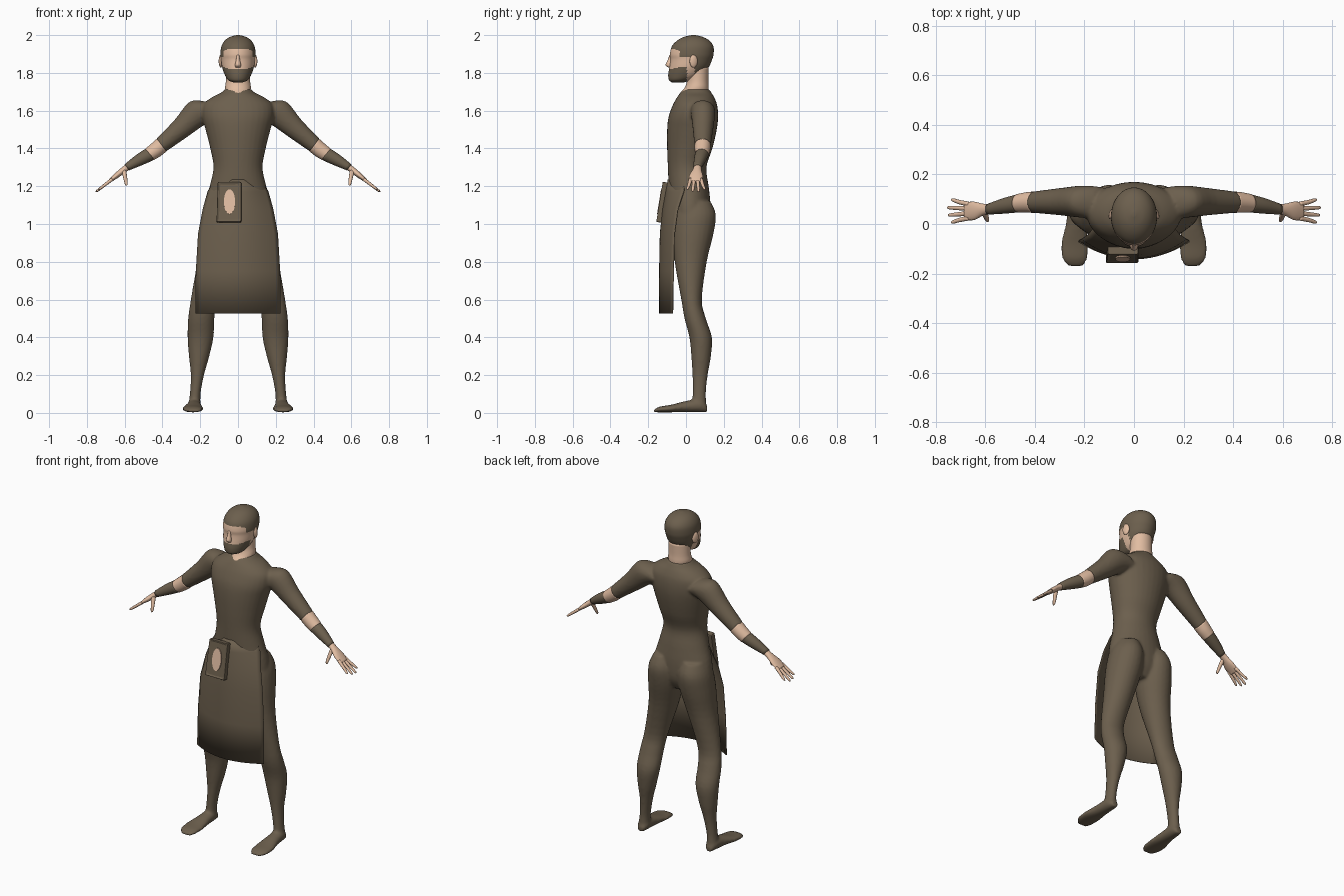
import bpy, bmesh, math
from mathutils import Vector, Matrix

if "Cube" in bpy.data.objects:
    bpy.data.objects.remove(bpy.data.objects["Cube"], do_unlink=True)

X, Y, Z = Vector((1, 0, 0)), Vector((0, 1, 0)), Vector((0, 0, 1))


def material(name, rgb):
    m = bpy.data.materials.new(name)
    m.use_nodes = True
    m.diffuse_color = (*rgb, 1)
    m.node_tree.nodes["Principled BSDF"].inputs["Base Color"].default_value = (*rgb, 1)
    return m


BROWN = material("dull brown", (0.15, 0.115, 0.075))
SKIN = material("warm skin", (0.76, 0.51, 0.36))


def spline(p0, p1, p2, p3, t):
    return [0.5 * (2 * b + (c - a) * t + (2 * a - 5 * b + 4 * c - d) * t * t
                   + (3 * b - a - 3 * c + d) * t ** 3)
            for a, b, c, d in zip(p0, p1, p2, p3)]


def loft(bm, rows, u, v, segs=20, sub=4):
    """Skin elliptical rings; each row is centre x, y, z and two radii."""
    n, rings = len(rows), []
    for i in range(n - 1):
        quad = [rows[max(0, min(n - 1, i + k))] for k in (-1, 0, 1, 2)]
        rings += [spline(*quad, k / sub) for k in range(sub)]
    rings.append(rows[-1])
    loops = []
    for x, y, z, a, b in rings:
        loops.append([bm.verts.new(Vector((x, y, z)) + u * a * math.cos(w) + v * b * math.sin(w))
                      for w in (2 * math.pi * k / segs for k in range(segs))])
    for p, q in zip(loops, loops[1:]):
        for k in range(segs):
            j = (k + 1) % segs
            bm.faces.new((p[k], p[j], q[j], q[k]))
    bm.faces.new(loops[0])
    bm.faces.new(loops[-1])


def finish(name, bm, mats, rule=None, smooth=True):
    bmesh.ops.recalc_face_normals(bm, faces=bm.faces)
    for f in bm.faces:
        f.smooth = smooth
        if rule:
            f.material_index = rule(f.calc_center_median())
    me = bpy.data.meshes.new(name)
    bm.to_mesh(me)
    bm.free()
    for m in mats:
        me.materials.append(m)
    ob = bpy.data.objects.new(name, me)
    bpy.context.collection.objects.link(ob)
    return ob


def upright(rows, s=1):
    """Rows of z, x0, x1, y0, y1 turned into level rings."""
    return [(s * (x0 + x1) / 2, (y0 + y1) / 2, z, (x1 - x0) / 2, (y1 - y0) / 2)
            for z, x0, x1, y0, y1 in rows]


def central(rows):
    return upright([(z, -w, w, y0, y1) for z, w, y0, y1 in rows])


def mirrored(rows, s):
    return [(s * r[0], *r[1:]) for r in rows]


TORSO = [(.93, .10, -.03, .09), (1.0, .18, -.07, .125), (1.1, .178, -.085, .13),
         (1.2, .15, -.092, .12), (1.3, .13, -.096, .108), (1.4, .147, -.10, .14),
         (1.5, .172, -.10, .163), (1.57, .19, -.092, .17), (1.63, .185, -.07, .165),
         (1.67, .14, -.048, .15), (1.695, .09, -.03, .135), (1.715, .068, -.008, .122)]
LEG = [(1.12, .03, .16, -.04, .13), (1.05, .01, .19, -.06, .158), (.95, .008, .205, -.07, .146),
       (.8, .045, .217, -.06, .11), (.6, .108, .25, -.025, .084), (.5, .125, .264, -.008, .105),
       (.4, .13, .267, .018, .137), (.3, .152, .26, .028, .132), (.2, .18, .25, .034, .115),
       (.1, .198, .255, .035, .105), (.03, .198, .265, .03, .11)]
FOOT = [(.112, .21, .25, .035), (.08, .197, .265, .07), (0, .192, .275, .06),
        (-.08, .183, .295, .04), (-.14, .187, .29, .03), (-.17, .205, .265, .014)]
UPPER_ARM = [(.13, .085, 1.60, .06, .065), (.21, .09, 1.59, .074, .065),
             (.3, .09, 1.508, .057, .055), (.41, .088, 1.414, .042, .043)]
BAND = [(.404, .088, 1.418, .042, .043), (.435, .087, 1.392, .041, .041), (.47, .084, 1.367, .037, .037)]
FOREARM = [(.465, .084, 1.37, .037, .037), (.52, .074, 1.34, .032, .032), (.588, .06, 1.30, .02, .022)]
ACROSS = Vector((.6, 0, .8))

# Clothed body: trunk, legs, feet and upper sleeves fused into one skin
bm = bmesh.new()
loft(bm, central(TORSO), X, Y, 32)
for s in (1, -1):
    loft(bm, upright(LEG, s), X, Y, 24)
    loft(bm, [(s * (a + b) / 2, y, h / 2 + .003, (b - a) / 2, h / 2) for y, a, b, h in FOOT], X, Z)
    loft(bm, mirrored(UPPER_ARM, s), Vector((s * .6, 0, .8)), Y)
body = finish("clothed_body", bm, [BROWN])
fuse = body.modifiers.new("fuse", "REMESH")
fuse.mode, fuse.voxel_size, fuse.use_smooth_shade = "VOXEL", .008, True
soften = body.modifiers.new("soften", "SMOOTH")
soften.factor, soften.iterations = .5, 5

# Arm bands, lower sleeves and hands
for s, side in ((1, "left"), (-1, "right")):
    u = Vector((s * .6, 0, .8))
    for name, rows, mat in (("arm_band", BAND, SKIN), ("lower_sleeve", FOREARM, BROWN)):
        bm = bmesh.new()
        loft(bm, mirrored(rows, s), u, Y, 24)
        finish(side + "_" + name, bm, [mat])
    bm = bmesh.new()
    palm = [(.578, .062, 1.306, .017, .019), (.61, .058, 1.283, .016, .024),
            (.645, .053, 1.255, .014, .037), (.682, .052, 1.225, .008, .036)]
    loft(bm, mirrored(palm, s), u, Y)
    for root, tip, reach in ((.024, .008, .738), (.043, .036, .75), (.062, .066, .753), (.08, .097, .738)):
        drop = 1.17 + (.753 - reach) * .8
        finger = [(.665, root, 1.238, .009, .01), (.705, (root + tip) / 2, 1.207, .008, .009),
                  (reach - .008, tip, drop + .006, .006, .007), (reach, tip, drop, .002, .002)]
        loft(bm, mirrored(finger, s), u, Y, 10, 3)
    thumb = [(.605, .05, 1.285, .013, .014), (.598, .032, 1.25, .011, .011),
             (.592, .016, 1.214, .008, .008), (.592, .012, 1.203, .003, .003)]
    loft(bm, mirrored(thumb, s), X, Y, 12)
    finish(side + "_hand", bm, [SKIN])

# Neck, showing at the open collar
bm = bmesh.new()
loft(bm, central([(1.66, .035, -.035, .08), (1.69, .06, -.033, .115), (1.72, .068, -.008, .12),
                  (1.76, .064, .005, .118), (1.83, .064, .0, .12)]), X, Y, 32)
finish("neck", bm, [SKIN])


# Head with cropped hair and beard
def head_rule(c):
    front_line = 1.925 - .35 * max(0, abs(c.x) - .05)
    hair = c.z > front_line or (c.y > -.035 and c.z > 1.885) or (c.y > .045 and c.z > 1.76)
    beard = c.z < 1.82 + .25 * max(0, abs(c.x) - .04) and c.y < .005
    return 0 if hair or beard else 1


bm = bmesh.new()
loft(bm, central([(1.75, .025, -.075, -.01), (1.762, .052, -.09, .03), (1.79, .07, -.094, .085),
                  (1.83, .084, -.088, .12), (1.87, .09, -.083, .138), (1.9, .093, -.085, .146),
                  (1.94, .088, -.075, .145), (1.97, .071, -.048, .125), (1.99, .044, -.012, .09),
                  (2.0, .008, .03, .05)]), X, Y, 64, 8)
finish("head", bm, [BROWN, SKIN], head_rule)

# Nose
bm = bmesh.new()
loft(bm, [(0, -.08, 1.895, .008, .008), (0, -.084, 1.87, .01, .012),
          (0, -.088, 1.842, .016, .02), (0, -.082, 1.828, .012, .01)], X, Y, 16)
finish("nose", bm, [SKIN])

# Ears
for s, side in ((1, "left"), (-1, "right")):
    bm = bmesh.new()
    place = (Matrix.Translation((s * .091, .04, 1.862)) @ Matrix.Rotation(s * .3, 4, 'Z')
             @ Matrix.Diagonal((.01, .022, .034, 1)))
    bmesh.ops.create_uvsphere(bm, u_segments=16, v_segments=10, radius=1, matrix=place)
    finish(side + "_ear", bm, [SKIN])

# Apron: a curved sheet hanging from the waist
# Each row is height, half width, centre depth and edge depth
bm = bmesh.new()
rows = [(1.235, .125, -.094, .0), (1.17, .16, -.106, -.012), (1.08, .185, -.122, -.042),
        (.95, .21, -.136, -.06), (.75, .222, -.14, -.066), (.525, .225, -.14, -.07)]
grid = []
for z, w, mid, edge in rows:
    ts = [k / 10 - 1 for k in range(21)]
    grid.append([bm.verts.new((w * t, mid + (edge - mid) * t * t, z)) for t in ts])
for p, q in zip(grid, grid[1:]):
    for k in range(20):
        bm.faces.new((p[k], p[k + 1], q[k + 1], q[k]))
apron = finish("apron", bm, [BROWN])
thick = apron.modifiers.new("cloth", "SOLIDIFY")
thick.thickness, thick.offset = .005, 0

# Pouch with a raised rim, hung on the apron
tilt = Matrix.Translation((-.045, -.125, 1.115)) @ Matrix.Rotation(-.16, 4, 'X')
bm = bmesh.new()
bmesh.ops.create_cube(bm, size=1, matrix=Matrix.Diagonal((.125, .036, .215, 1)))
for v in bm.verts:
    v.co.x += -.006 if v.co.z < 0 and v.co.x < 0 else 0
panel = [f for f in bm.faces if f.normal.y < -.9 or f.calc_center_median().y < -.015]
bmesh.ops.inset_region(bm, faces=panel, thickness=.018, depth=-.006)
bmesh.ops.transform(bm, matrix=tilt, verts=bm.verts)
pouch = finish("pouch", bm, [BROWN], smooth=False)
bevel = pouch.modifiers.new("soft_edges", "BEVEL")
bevel.width, bevel.segments = .006, 2

# Oval patch on the pouch
bm = bmesh.new()
oval = (tilt @ Matrix.Translation((0, -.014, 0)) @ Matrix.Diagonal((.03, 1, .066, 1))
        @ Matrix.Rotation(math.pi / 2, 4, 'X'))
bmesh.ops.create_cone(bm, cap_ends=True, segments=28, radius1=1, radius2=1, depth=.008, matrix=oval)
finish("pouch_patch", bm, [SKIN], smooth=False)
